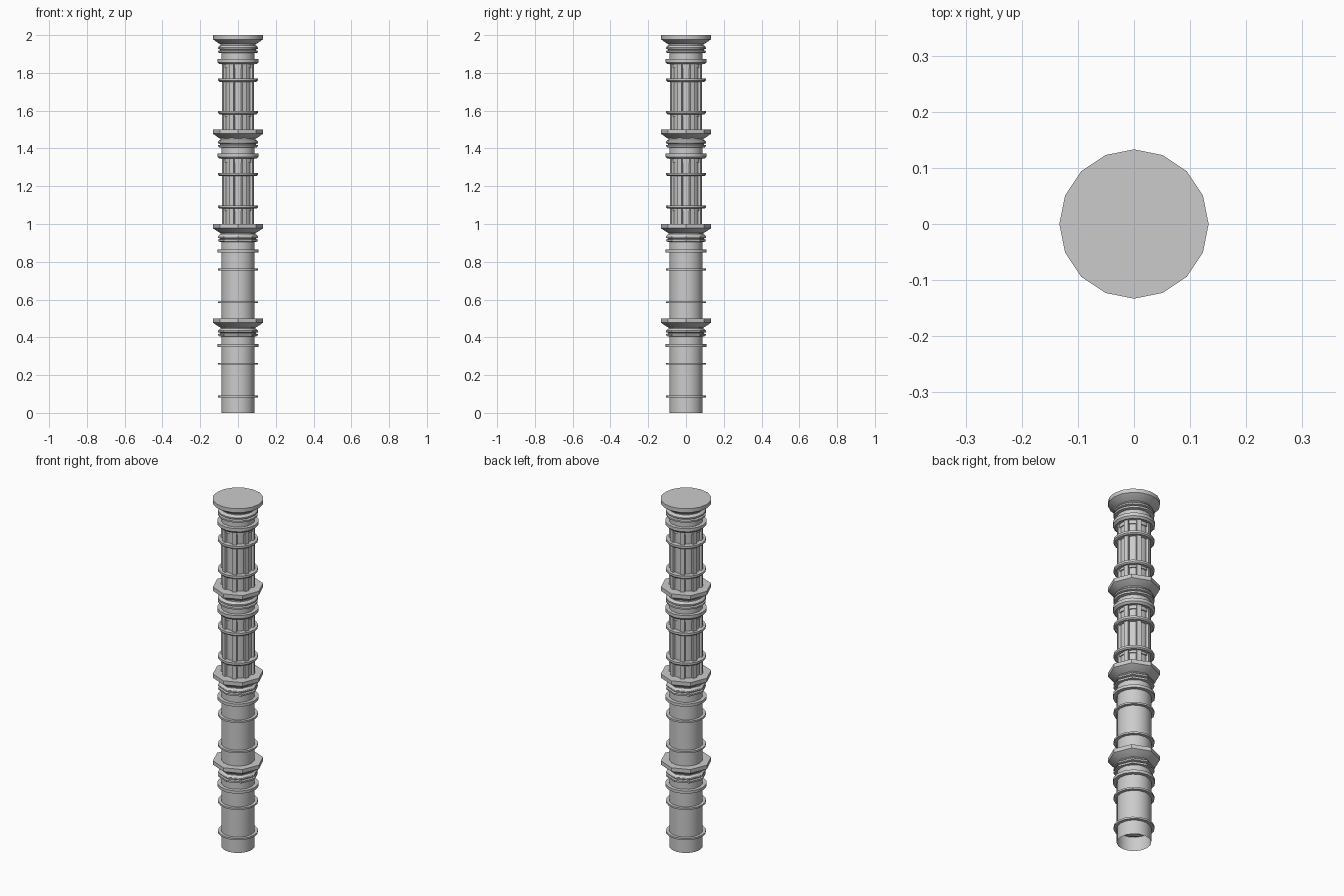
import bpy, bmesh, math

if "Cube" in bpy.data.objects:
    bpy.data.objects.remove(bpy.data.objects["Cube"])

stone = bpy.data.materials.new("grey stone")
stone.use_nodes = True
GREY = (0.6, 0.6, 0.6, 1)
stone.diffuse_color = GREY
stone.node_tree.nodes["Principled BSDF"].inputs["Base Color"].default_value = GREY

SHAFT, CORE, STOREY = 0.088, 0.077, 0.5


def finish(name, bm, smooth=True):
    bmesh.ops.remove_doubles(bm, verts=bm.verts, dist=0.00001)
    mesh = bpy.data.meshes.new(name)
    bm.to_mesh(mesh)
    bm.free()
    mesh.materials.append(stone)
    obj = bpy.data.objects.new(name, mesh)
    bpy.context.collection.objects.link(obj)
    if smooth:
        bpy.ops.object.select_all(action="DESELECT")
        obj.select_set(True)
        bpy.context.view_layer.objects.active = obj
        bpy.ops.object.shade_smooth_by_angle(angle=math.radians(30))
    return obj


def lathe(name, profile, z, sides=16):
    """Spin a bottom-to-top (radius, height) profile about the z axis."""
    bm = bmesh.new()
    rows = []
    for r, h in profile:
        if r == 0:
            rows.append([bm.verts.new((0, 0, z + h))] * sides)
        else:
            turn = [2 * math.pi * i / sides for i in range(sides)]
            rows.append([bm.verts.new((r * math.cos(a), r * math.sin(a), z + h)) for a in turn])
    for low, high in zip(rows, rows[1:]):
        for i in range(sides):
            j = (i + 1) % sides
            corners = list(dict.fromkeys((low[i], low[j], high[j], high[i])))
            bm.faces.new(corners)
    return finish(name, bm)


def ring(name, z, radius, thick, chamfer=0.0):
    """Moulding around the shaft, with an optional sloped underside."""
    h = thick / 2
    lathe(name, [(CORE, -h), (radius - chamfer, -h), (radius, -h + chamfer),
                 (radius, h), (CORE, h)], z)


def pilasters(name, z0, z1):
    """Eight upright strips around the recessed core."""
    bm = bmesh.new()
    for k in range(8):
        a = math.radians(22.5 + 45 * k)
        out = (math.cos(a), math.sin(a))
        side = (-out[1], out[0])
        rows = []
        for z in (z0, z1):
            rows.append([bm.verts.new((out[0] * d + side[0] * w, out[1] * d + side[1] * w, z))
                         for d, w in ((0.065, -0.013), (SHAFT, -0.012), (SHAFT, 0.012), (0.065, 0.013))])
        for i in range(4):
            j = (i + 1) % 4
            bm.faces.new((rows[0][i], rows[0][j], rows[1][j], rows[1][i]))
        bm.faces.new(rows[1])
        bm.faces.new(rows[0][::-1])
    finish(name, bm, smooth=False)


# Capital mouldings and the flared plate, heights measured down from the storey top
bands = [(SHAFT, -0.096), (0.104, -0.093), (0.105, -0.083), (0.095, -0.08),
         (0.095, -0.076), (0.105, -0.073), (0.105, -0.065), (0.1, -0.058),
         (0.092, -0.054), (0.092, -0.04)]
plate = [(0.085, -0.05), (0.1, -0.045), (0.133, -0.022), (0.133, 0), (0, 0)]

for n, label in enumerate(("first", "second", "third", "top")):
    base = n * STOREY
    top = base + STOREY
    ornate = n >= 2

    # Capital
    lathe(label + "_capital_bands", bands, top, 16 if ornate else 8)
    lathe(label + "_capital_plate", plate, top, 16 if n == 3 else 8)

    if ornate:
        # Recessed shaft with pilasters, lintels and a plain neck
        lathe(label + "_core", [(CORE, 0), (CORE, 0.36)], base)
        lathe(label + "_neck", [(CORE, 0.345), (SHAFT, 0.345), (SHAFT, 0.41)], base)
        pilasters(label + "_pilasters", base, base + 0.35)
        ring(label + "_upper_lintel", base + 0.335, 0.083, 0.02)
        ring(label + "_lower_lintel", base + 0.078, 0.083, 0.02)
        ring(label + "_collar", base + 0.36, 0.108, 0.028, 0.01)
        for h, part in ((0.262, "_upper_ring"), (0.09, "_lower_ring")):
            ring(label + part, base + h, 0.105, 0.018, 0.006)
    else:
        # Plain open shaft with thin rings
        lathe(label + "_shaft", [(SHAFT, 0), (SHAFT, 0.41)], base)
        ring(label + "_collar", base + 0.358, 0.108, 0.016)
        for h, part in ((0.26, "_upper_ring"), (0.086, "_lower_ring")):
            ring(label + part, base + h, 0.105, 0.01)
